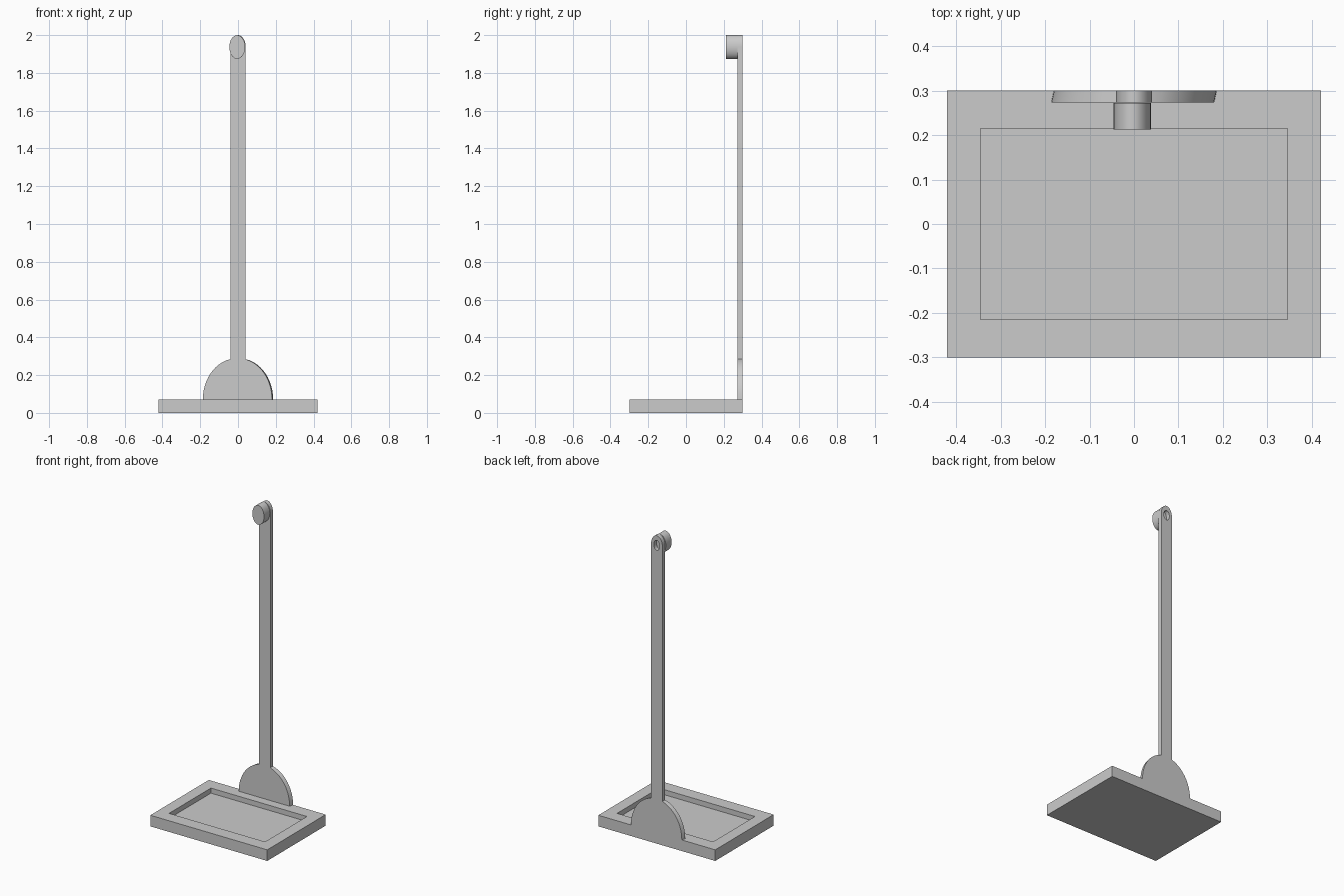
import bpy, bmesh
from math import sin, cos, pi, acos

if "Cube" in bpy.data.objects:
    bpy.data.objects.remove(bpy.data.objects["Cube"])


def make_object(name, bm):
    bmesh.ops.recalc_face_normals(bm, faces=bm.faces)
    mesh = bpy.data.meshes.new(name)
    bm.to_mesh(mesh)
    bm.free()
    obj = bpy.data.objects.new(name, mesh)
    bpy.context.collection.objects.link(obj)
    return obj


def prism(name, front, y0, y1, back=None):
    """Extrude an x/z outline from y0 to y1; back may be a shifted outline."""
    bm = bmesh.new()
    a = [bm.verts.new((x, y0, z)) for x, z in front]
    b = [bm.verts.new((x, y1, z)) for x, z in (back or front)]
    bm.faces.new(a)
    bm.faces.new(b[::-1])
    for i in range(len(a)):
        j = (i + 1) % len(a)
        bm.faces.new((a[i], b[i], b[j], a[j]))
    return make_object(name, bm)


def ellipse(cx, cz, rx, rz, n=32):
    return [(cx + rx * cos(2 * pi * i / n), cz + rz * sin(2 * pi * i / n)) for i in range(n)]


def cut(obj, cutter):
    mod = obj.modifiers.new("cut", 'BOOLEAN')
    mod.operation, mod.solver, mod.object = 'DIFFERENCE', 'EXACT', cutter
    cutter.hide_render = True
    cutter.hide_set(True)


def smooth(obj):
    bpy.ops.object.select_all(action='DESELECT')
    obj.select_set(True)
    bpy.context.view_layer.objects.active = obj
    bpy.ops.object.shade_smooth_by_angle()


# Base tray: block with a shallow rectangular recess in the top
bm = bmesh.new()
bmesh.ops.create_cube(bm, size=1)
for v in bm.verts:
    v.co = (v.co.x * 0.84, v.co.y * 0.6, (v.co.z + 0.5) * 0.072)
bm.normal_update()
top = [f for f in bm.faces if f.normal.z > 0.9][0]
bmesh.ops.inset_region(bm, faces=[top], thickness=0.075)
for v in top.verts:
    v.co.x = 0.345 if v.co.x > 0 else -0.345
    v.co.y = 0.215 if v.co.y > 0 else -0.215
well = bmesh.ops.extrude_discrete_faces(bm, faces=[top])["faces"][0]
for v in well.verts:
    v.co.z -= 0.033
make_object("base_tray", bm)

# Upright: rounded foot, tall stem and rounded head in one outline
half, foot_w, foot_z, foot_h = 0.041, 0.183, 0.072, 0.218
head_z, head_r = 1.937, 0.063
end = acos(half / foot_w)
right = [(foot_w * cos(end * i / 12), foot_z + foot_h * sin(end * i / 12)) for i in range(13)]
right += [(half * cos(pi / 2 * i / 10), head_z + head_r * sin(pi / 2 * i / 10)) for i in range(10)]
outline = right + [(0, head_z + head_r)] + [(-x, z) for x, z in reversed(right)]


def lean(d):
    return [(x + d if abs(x) > half + 0.001 else x, z) for x, z in outline]


upright = prism("upright", lean(-0.003), 0.273, 0.3, lean(0.003))

# Small eyelet hole through the head, ending in the knob
hole = prism("eyelet_cutter", ellipse(0, head_z, 0.021, 0.032, 24), 0.26, 0.32)
cut(upright, hole)
smooth(upright)

# Knob: oval disc on the front of the head
knob = prism("knob", ellipse(-0.004, head_z, 0.042, head_r), 0.213, 0.272)
smooth(knob)
